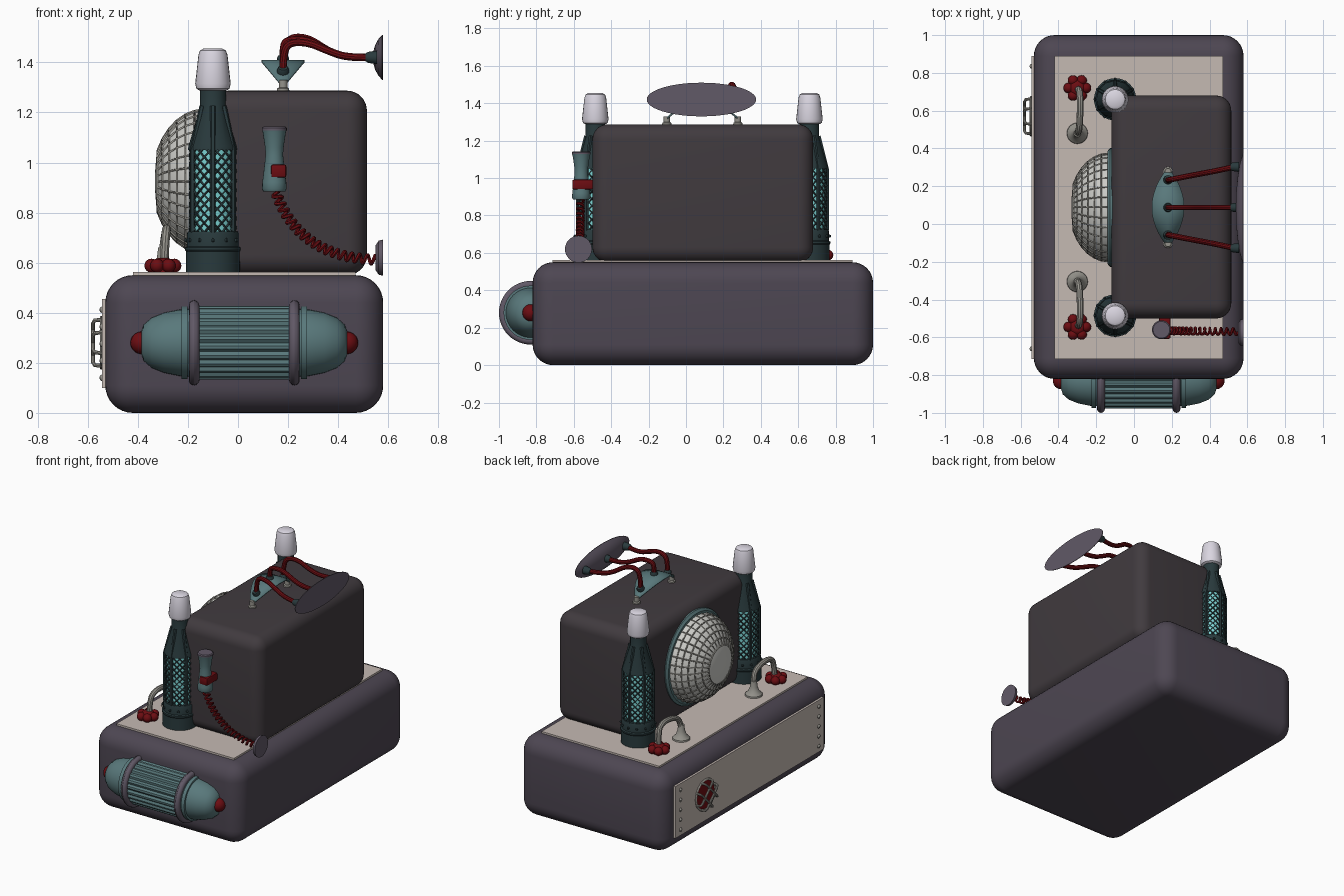
import bpy, bmesh
from math import pi, sin, cos
from mathutils import Vector

if "Cube" in bpy.data.objects:
    bpy.data.objects.remove(bpy.data.objects["Cube"])

YC = 0.0875          # symmetry plane of the housing
PX, NX = (0, pi/2, 0), (0, -pi/2, 0)   # turn a z axis towards +x / -x


def mat(name, r, g, b):
    m = bpy.data.materials.new(name)
    m.diffuse_color = (r, g, b, 1)
    m.use_nodes = True
    m.node_tree.nodes["Principled BSDF"].inputs["Base Color"].default_value = m.diffuse_color
    return m


PLUM = mat("plum", .075, .062, .085)
DARK = mat("dark_plum", .052, .043, .049)
MAUVE = mat("mauve", .12, .10, .135)
CREAM = mat("cream", .56, .49, .45)
TEAL = mat("teal", .10, .19, .20)
INK = mat("dark_teal", .022, .042, .046)
GLOW = mat("glow", .20, .66, .66)
RED = mat("red", .15, .004, .006)
GREY = mat("warm_grey", .30, .29, .26)
PALE = mat("pale", .60, .60, .57)
WHITE = mat("white", .70, .67, .75)


def finish(bm, name, m, loc=(0, 0, 0), rot=(0, 0, 0)):
    bmesh.ops.recalc_face_normals(bm, faces=bm.faces)
    me = bpy.data.meshes.new(name)
    bm.to_mesh(me)
    bm.free()
    me.materials.append(m)
    o = bpy.data.objects.new(name, me)
    o.location, o.rotation_euler = loc, rot
    bpy.context.collection.objects.link(o)
    return o


def box(name, lo, hi, m, r=0, seg=6):
    bm = bmesh.new()
    bmesh.ops.create_cube(bm, size=1)
    for v in bm.verts:
        v.co = [lo[i] + (v.co[i] + .5) * (hi[i] - lo[i]) for i in range(3)]
    if r:
        bmesh.ops.bevel(bm, geom=bm.edges[:], offset=r, segments=seg, profile=.5, affect='EDGES')
    return finish(bm, name, m)


def lathe(name, prof, m, loc=(0, 0, 0), rot=(0, 0, 0), n=32, cap=True, groove=1):
    """Revolve (radius, height) points; every third column may be pulled in as a groove."""
    bm = bmesh.new()
    rows = [[bm.verts.new((r * k * cos(a), r * k * sin(a), z))
             for a, k in ((2 * pi * i / n, groove if i % 3 == 0 else 1) for i in range(n))]
            for r, z in prof]
    for a, b in zip(rows, rows[1:]):
        for i in range(n):
            j = (i + 1) % n
            bm.faces.new((a[i], a[j], b[j], b[i]))
    if cap:
        bm.faces.new(rows[0][::-1])
        bm.faces.new(rows[-1])
    return finish(bm, name, m, loc, rot)


def tubes(name, paths, r, m, loc=(0, 0, 0), smooth=False, res=2):
    cu = bpy.data.curves.new(name, 'CURVE')
    cu.dimensions, cu.bevel_depth, cu.bevel_resolution = '3D', r, res
    cu.use_fill_caps = True
    for p in paths:
        s = cu.splines.new('NURBS' if smooth else 'POLY')
        s.points.add(len(p) - 1)
        for q, c in zip(s.points, p):
            q.co = (*c, 1)
        if smooth:
            s.use_endpoint_u, s.order_u, s.resolution_u = True, 3, 6
    cu.materials.append(m)
    o = bpy.data.objects.new(name, cu)
    o.location = loc
    bpy.context.collection.objects.link(o)
    return o


def ball(name, loc, r, m, scale=(1, 1, 1), n=12):
    bm = bmesh.new()
    bmesh.ops.create_uvsphere(bm, u_segments=n, v_segments=n // 2 + 2, radius=r)
    o = finish(bm, name, m, loc)
    o.scale = scale
    return o


def ring(name, R, r, m, loc, rot=(0, 0, 0), n=48):
    prof = [(R + r * cos(2 * pi * k / 12), r * sin(2 * pi * k / 12)) for k in range(13)]
    return lathe(name, prof, m, loc, rot, n, cap=False)


# Housing: base, upper box and cream panels
box("base", (-.53, -.82, 0), (.58, 1, .55), PLUM, .11, 8)
box("upper_box", (-.12, -.5, .55), (.515, .68, 1.287), DARK, .08, 8)
box("top_panel", (-.42, -.715, .5), (.47, .89, .562), CREAM)
box("side_panel", (-.543, -.715, .1), (-.48, .89, .455), CREAM)
for y in (-.66, .835):
    for k in range(5):
        ball("rivet", (-.543, y, .14 + .068 * k), .013, GREY, (.8, 1, 1), 8)

# Round vent with crossed guard bars in the side panel
lathe("vent_disc", [(.098, 0), (.098, .006)], RED, (-.542, .57, .28), NX)
ring("vent_rim", .1, .007, GREY, (-.545, .57, .28), NX, 32)
bars = []
for s in (-1, 1):
    for off in (-.036, .036):
        bars.append([(x, (u + off) * .7071, s * (u - off) * .7071) for x, u in
                     ((0, -.095), (-.03, -.09), (-.036, -.075), (-.036, .075), (-.03, .09), (0, .095))])
tubes("vent_bars", bars, .008, GREY, (-.543, .57, .28))

# Gridded dome on the -x face of the upper box
dome_at = (-.115, YC, .925)
lathe("dome_rim", [(.315, 0), (.315, .012), (.3, .024), (.27, .024)], TEAL, dome_at, NX, 48)
arc = [(.285 * cos(a), .02 + .205 * sin(a)) for a in (k * pi / 2 * .72 / 6 for k in range(7))]
lathe("dome_shell", arc, PALE, dome_at, NX, 32)
grid = lathe("dome_grid", arc, GREY, dome_at, NX, 32, cap=False)
w = grid.modifiers.new("bars", 'WIREFRAME')
w.thickness, w.use_even_offset = .011, False
er, ez = arc[-1]
lathe("dome_centre", [(er, ez), (er * .8, ez + .006), (er * .4, ez + .01), (.002, ez + .011)], PALE, dome_at, NX)

# Parts mirrored about the middle plane: lamp towers and valve pipes
for s in (-1, 1):
    at = (-.1, YC + s * .5725, 0)
    lathe("tower_base", [(.108, .555), (.108, .645), (.112, .65), (.112, .66), (.104, .665),
                         (.104, .715), (.1, .725)], INK, at)
    for k in range(12):
        a = k * pi / 6
        ball("tower_bolt", (at[0] + .108 * cos(a), at[1] + .108 * sin(a), .69), .008, INK, n=6)
    lathe("tower_light", [(.088, .72), (.088, 1.06)], GLOW, at)
    rows, n = 9, 16
    helices = [[(.092 * cos(a), .092 * sin(a), .72 + .34 * k / 27)
                for k in range(28) for a in [2 * pi * (h + d * rows * k / 27) / n]]
               for h in range(n) for d in (-1, 1)]
    tubes("tower_lattice", helices, .0045, INK, at, res=0)
    ribs = [[(r * cos(a), r * sin(a), z) for r, z in ((.094, .72), (.094, 1.05), (.05, 1.225))]
            for a in (k * pi / 3 + pi / 6 for k in range(6))]
    tubes("tower_ribs", ribs, .011, INK, at, res=1)
    lathe("tower_cone", [(.1, 1.05), (.098, 1.065), (.052, 1.22), (.052, 1.295)], INK, at, n=12)
    lathe("lamp_cap", [(.055, 1.288), (.066, 1.295), (.071, 1.315), (.058, 1.43), (.052, 1.447),
                       (.038, 1.455)], WHITE, at, n=24)

    vy = YC + s * .6325
    lathe("valve_hub", [(.045, .56), (.045, .6), (.03, .615), (.02, .618)], RED, (-.3, vy, 0), n=20)
    for k in range(6):
        a = k * pi / 3
        ball("valve_lobe", (-.3 + .046 * cos(a), vy + .046 * sin(a), .588), .028, RED)
    path = [(-.295, .625, .6), (-.29, .625, .7), (-.285, .58, .735), (-.285, .5, .735),
            (-.29, .41, .71), (-.3, .392, .64), (-.3, .392, .58)]
    tubes("valve_pipe", [[(x, YC + s * y, z) for x, y, z in path]], .018, GREY, smooth=True, res=3)
    lathe("pipe_flare", [(.056, .56), (.054, .572), (.035, .59), (.024, .62), (.019, .66)], GREY,
          (-.3, YC + s * .3925, 0), n=24)

# Capsule tank on the front face
tank = (.025, -.83, .28)
half = [(.04, .412), (.072, .402), (.1, .37), (.12, .32), (.132, .26), (.137, .18)]
lathe("tank_body", [(r, -x) for r, x in half] + half[::-1], TEAL, tank, PX, 48)
lathe("tank_flutes", [(.148, -.215), (.148, .215)], TEAL, tank, PX, 72, groove=.93)
for s in (-1, 1):
    ring("tank_band", .149, .021, MAUVE, (.025 + s * .2, -.83, .28), PX)
    lathe("tank_collar", [(.145, -.012), (.145, .012)], TEAL, (.025 + s * .238, -.83, .28), PX, 48)
    ball("tank_knob", (.025 + s * .41, -.83, .28), .045, RED, n=16)

# Handset, clip and coiled cord ending in a plug
lathe("handset", [(.044, .885), (.049, .895), (.048, .92), (.043, .96), (.035, 1.03), (.037, 1.06),
                  (.046, 1.12), (.049, 1.13)], TEAL, (.145, -.56, 0), n=24)
lathe("handset_top", [(.05, 1.128), (.05, 1.138), (.044, 1.143)], MAUVE, (.145, -.56, 0), n=24)
box("handset_clip", (.132, -.608, .94), (.193, -.49, .992), RED, .008, 2)
p0, p1, p2 = Vector((.15, -.565, .885)), Vector((.24, -.565, .62)), Vector((.55, -.57, .612))
coil, N = [], 320
for k in range(N + 1):
    t = k / N
    c = p0 * (1 - t) ** 2 + p1 * 2 * t * (1 - t) + p2 * t * t
    d = ((p1 - p0) * (1 - t) + (p2 - p1) * t).normalized()
    side = Vector((0, 1, 0))
    a = 2 * pi * 18 * t
    coil.append(c + (d.cross(side) * cos(a) + side * sin(a)) * .017)
tubes("coil_cord", [coil], .0075, RED, res=1)
lathe("cord_plug", [(.05, 0), (.068, .012), (.072, .03)], MAUVE, (.55, -.575, .62), PX)

# Arched leaf bracket on the roof with two feet
bm = bmesh.new()
strip = []
for k in range(25):
    t = -1 + k / 12
    b = 1 - t * t
    strip.append([bm.verts.new((.18 + s * (.006 + .08 * b), YC + .205 * t, 1.312 + .098 * b))
                  for s in (-1, 0, 1)])
for a, b in zip(strip, strip[1:]):
    for i in (0, 1):
        bm.faces.new((a[i], a[i + 1], b[i + 1], b[i]))
leaf = finish(bm, "leaf_bracket", TEAL)
leaf.modifiers.new("thickness", 'SOLIDIFY').thickness = .01
for s in (-1, 1):
    lathe("bracket_foot", [(.026, 1.28), (.024, 1.295), (.017, 1.3), (.017, 1.33)], GREY,
          (.18, YC + s * .19, 0), n=16)

# Oval receiver held by three red tubes
oval = lathe("oval_receiver", [(.25, 0), (.55, .008), (.8, .02), (1, .036), (1, .04)], MAUVE,
             (.54, .0825, 1.42), PX, 48)
oval.scale = (.09, .2925, 1)
for s in (-1, 0, 1):
    z = 1.365 if s else 1.41
    y0, y1 = YC + s * .145, YC + s * .215
    lathe("tube_socket", [(.024, -.012), (.024, .008), (.019, .018)], INK, (.18, y0, z),
          (-s * .6, 0, 0), 16)
    lathe("tube_sleeve", [(.016, 0), (.022, .01), (.027, .045)], INK, (.51, y1, 1.42), PX, 16)
    top = 1.49 + .01 * s
    tubes("red_tube", [[(.18, y0, z), (.18, y0, z + .06), (.2, y0 + s * .004, top),
                        (.28, y0 + s * .02, top), (.36, y0 + s * .035, 1.445),
                        (.44, y0 + s * .05, 1.418), (.53, y1, 1.42)]], .015, RED, smooth=True, res=3)

# Convert tubes to meshes and smooth everything, keeping hard edges
bpy.ops.object.select_all(action='DESELECT')
for o in [o for o in bpy.data.objects if o.type == 'CURVE']:
    o.select_set(True)
    bpy.context.view_layer.objects.active = o
bpy.ops.object.convert(target='MESH')
bpy.ops.object.select_all(action='SELECT')
bpy.ops.object.shade_smooth_by_angle(angle=.6)
